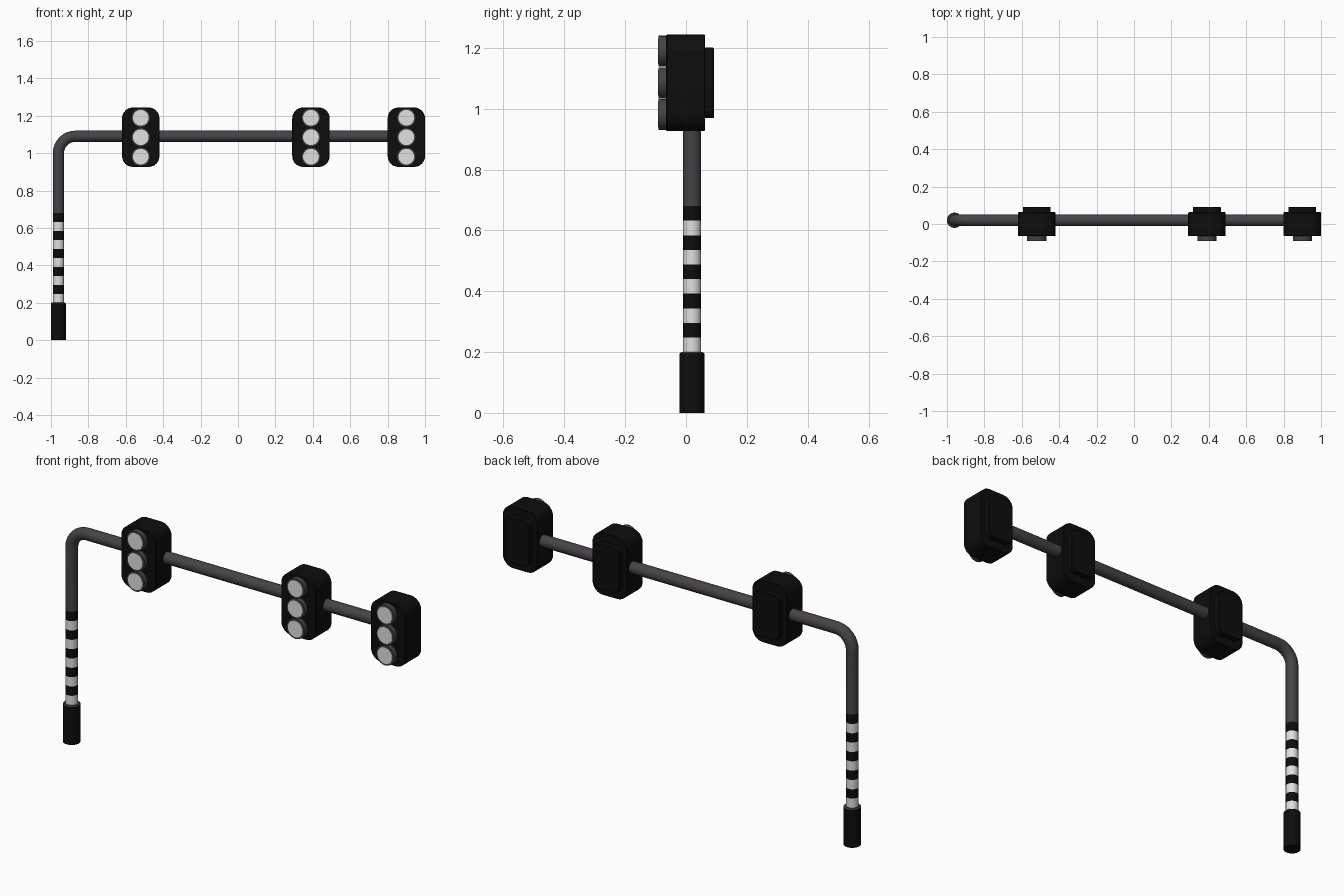
import bpy, bmesh, math
from mathutils import Vector, Matrix

cube = bpy.data.objects.get("Cube")
if cube:
    bpy.data.objects.remove(cube, do_unlink=True)


def material(name, rgb):
    m = bpy.data.materials.new(name)
    m.use_nodes = True
    m.diffuse_color = (*rgb, 1)
    m.node_tree.nodes["Principled BSDF"].inputs["Base Color"].default_value = (*rgb, 1)
    return m


BLACK = material("matt black", (0.004, 0.004, 0.004))
GREY = material("dark grey metal", (0.062, 0.055, 0.064))
WHITE = material("white", (0.75, 0.75, 0.75))


def finish(name, bm, mats):
    bmesh.ops.recalc_face_normals(bm, faces=bm.faces)
    mesh = bpy.data.meshes.new(name)
    bm.to_mesh(mesh)
    bm.free()
    for m in mats:
        mesh.materials.append(m)
    obj = bpy.data.objects.new(name, mesh)
    bpy.context.collection.objects.link(obj)
    bpy.ops.object.select_all(action="DESELECT")
    obj.select_set(True)
    bpy.context.view_layer.objects.active = obj
    bpy.ops.object.shade_smooth_by_angle(angle=math.radians(35))
    return obj


def skin(bm, rings):
    """Bridge successive vertex rings and cap both ends."""
    for a, b in zip(rings, rings[1:]):
        n = len(a)
        for i in range(n):
            bm.faces.new((a[i], a[(i + 1) % n], b[(i + 1) % n], b[i]))
    bm.faces.new(rings[0])
    bm.faces.new(rings[-1])


def rounded_block(name, x, z, w, h, r, y0, y1, bevel, mat):
    """Rounded rectangle in the xz plane, extruded along y with soft rims."""
    bm = bmesh.new()
    rings = []
    for y, inset in ((y0, bevel), (y0 + bevel, 0), (y1 - bevel, 0), (y1, bevel)):
        ring = []
        for q, (sx, sz) in enumerate(((1, 1), (-1, 1), (-1, -1), (1, -1))):
            for k in range(7):
                a = math.radians(90 * q + 15 * k)
                ring.append(bm.verts.new((x + sx * (w / 2 - r) + (r - inset) * math.cos(a), y,
                                          z + sz * (h / 2 - r) + (r - inset) * math.sin(a))))
        rings.append(ring)
    skin(bm, rings)
    return finish(name, bm, [mat])


def disc(name, x, z, r, y0, y1, mat):
    """Cylinder pointing along y."""
    bm = bmesh.new()
    bmesh.ops.create_cone(bm, cap_ends=True, segments=32, radius1=r, radius2=r, depth=y1 - y0,
                          matrix=Matrix.Translation((x, (y0 + y1) / 2, z)) @ Matrix.Rotation(math.pi / 2, 4, "X"))
    return finish(name, bm, [mat])


POLE_X, POLE_Y, POLE_R, ARM_Z, BEND = -0.96, 0.02, 0.03, 1.09, 0.09
STRIPE_Z, STRIPE_H, STRIPES = 0.2, 0.048, 10

# Bent pole with painted stripes: path points paired with their tilt
path = [(POLE_X, 0.15, 0)]
path += [(POLE_X, STRIPE_Z + STRIPE_H * i, 0) for i in range(STRIPES + 1)]
for k in range(9):
    a = math.pi / 2 * k / 8
    path.append((POLE_X + BEND * (1 - math.cos(a)), ARM_Z - BEND * (1 - math.sin(a)), a))
path.append((0.92, ARM_Z, math.pi / 2))

bm = bmesh.new()
rings = []
for px, pz, tilt in path:
    turn = Matrix.Rotation(tilt, 4, "Y")
    rings.append([bm.verts.new(Vector((px, POLE_Y, pz)) + turn @ Vector(
        (POLE_R * math.cos(t), POLE_R * math.sin(t), 0)))
        for t in (math.tau * i / 24 for i in range(24))])
skin(bm, rings)
for f in bm.faces:
    band = math.floor((f.calc_center_median().z - STRIPE_Z) / STRIPE_H)
    if 0 <= band < STRIPES:
        f.material_index = 1 + band % 2
finish("striped_pole", bm, [GREY, WHITE, BLACK])

# Foot sleeve with a grey top rim
bm = bmesh.new()
rings = [[bm.verts.new((POLE_X + r * math.cos(math.tau * i / 24), POLE_Y + r * math.sin(math.tau * i / 24), z))
          for i in range(24)] for r, z in ((0.041, 0), (0.041, 0.195), (0.036, 0.2))]
skin(bm, rings)
for f in bm.faces:
    f.material_index = int(f.calc_center_median().z > 0.19)
finish("foot_sleeve", bm, [BLACK, GREY])

# Three signal heads: housing, back cover, and three lamps each
for label, x in (("right", -0.52), ("middle", 0.39), ("left", 0.9)):
    rounded_block(f"{label}_housing", x, 1.085, 0.2, 0.318, 0.058, -0.065, 0.063, 0.003, BLACK)
    rounded_block(f"{label}_back_cover", x, 1.085, 0.148, 0.232, 0.035, 0.05, 0.092, 0.003, BLACK)
    for i, lamp in enumerate(("lower", "centre", "upper")):
        z = 1.085 + 0.104 * (i - 1)
        disc(f"{label}_{lamp}_lamp_rim", x, z, 0.051, -0.09, -0.06, GREY)
        disc(f"{label}_{lamp}_lens", x, z, 0.042, -0.092, -0.086, WHITE)
